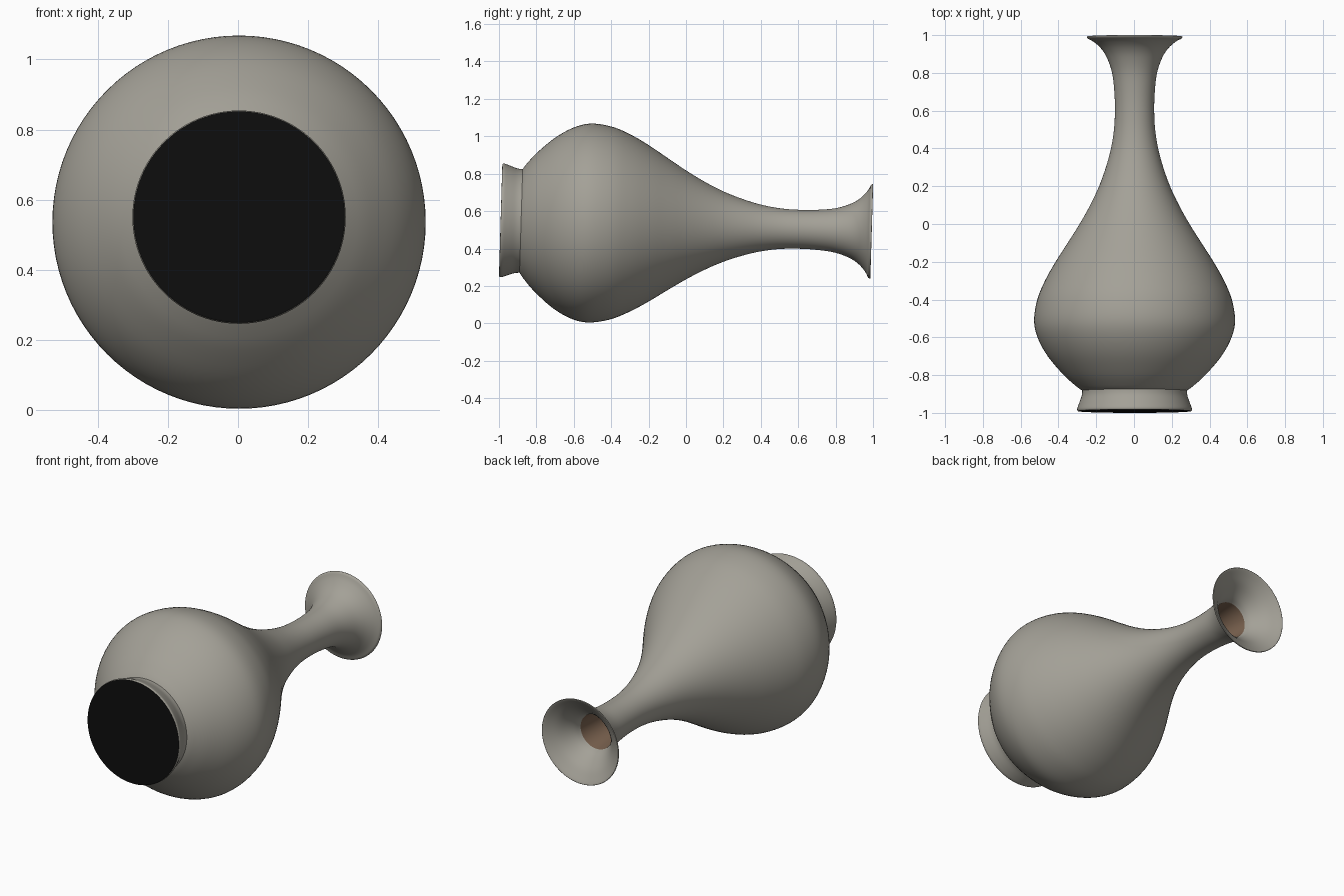
import bpy, bmesh, math
from mathutils import Matrix

if "Cube" in bpy.data.objects:
    bpy.data.objects.remove(bpy.data.objects["Cube"])

SEG = 96
# Slightly tilted vase axis, lying along y
TILT = Matrix.Translation((0.003, 0, 0.521)) @ Matrix.Rotation(-0.03, 4, 'X')


def material(name, rgb):
    m = bpy.data.materials.new(name)
    m.diffuse_color = (*rgb, 1)
    m.use_nodes = True
    m.node_tree.nodes["Principled BSDF"].inputs["Base Color"].default_value = m.diffuse_color
    return m


grey = material("grey_glaze", (0.37, 0.355, 0.31))
brown = material("brown_clay", (0.20, 0.125, 0.08))
black = material("black_base", (0.004, 0.004, 0.004))


def smooth_profile(pts, steps=4):
    """Catmull-Rom curve through (y, radius) points."""
    p = [pts[0]] + pts + [pts[-1]]
    out = []
    for i in range(1, len(p) - 2):
        a, b, c, d = p[i - 1:i + 3]
        for k in range(steps):
            t = k / steps
            out.append(tuple(0.5 * (2 * b[j] + (c[j] - a[j]) * t
                       + (2 * a[j] - 5 * b[j] + 4 * c[j] - d[j]) * t * t
                       + (3 * b[j] - a[j] - 3 * c[j] + d[j]) * t ** 3) for j in (0, 1)))
    return out + [pts[-1]]


def lathe(name, profile, mat, cap_end=False):
    """Revolve a (y, radius) profile about the vase axis."""
    bm = bmesh.new()
    rings = []
    for y, r in profile:
        rings.append([bm.verts.new((r * math.cos(2 * math.pi * i / SEG), y,
                                    r * math.sin(2 * math.pi * i / SEG))) for i in range(SEG)])
    for a, b in zip(rings, rings[1:]):
        for i in range(SEG):
            j = (i + 1) % SEG
            bm.faces.new((a[i], b[i], b[j], a[j]))
    if cap_end:
        bm.faces.new(rings[-1])
    bm.transform(TILT)
    me = bpy.data.meshes.new(name)
    bm.to_mesh(me)
    bm.free()
    me.materials.append(mat)
    ob = bpy.data.objects.new(name, me)
    bpy.context.collection.objects.link(ob)
    bpy.context.view_layer.objects.active = ob
    ob.select_set(True)
    bpy.ops.object.shade_smooth_by_angle(angle=math.radians(40))
    ob.select_set(False)
    return ob


# Flared foot, then belly, shoulder, neck and flared mouth
foot = smooth_profile([(-0.991, 0.301), (-0.98, 0.304), (-0.95, 0.294), (-0.91, 0.28), (-0.882, 0.277)])
body = smooth_profile([(-0.882, 0.277), (-0.86, 0.308), (-0.8, 0.375), (-0.7, 0.46), (-0.6, 0.514),
                       (-0.51, 0.532), (-0.4, 0.515), (-0.3, 0.474), (-0.2, 0.418), (-0.1, 0.354),
                       (0, 0.291), (0.1, 0.235), (0.2, 0.188), (0.3, 0.152), (0.4, 0.125),
                       (0.5, 0.109), (0.6, 0.104), (0.7, 0.107), (0.8, 0.119), (0.88, 0.146),
                       (0.93, 0.178), (0.965, 0.217), (0.981, 0.247)])
# Thin lip and the inside of the mouth
lip = smooth_profile([(0.981, 0.247), (0.989, 0.253), (0.993, 0.248), (0.975, 0.22),
                      (0.945, 0.18), (0.905, 0.143), (0.87, 0.117), (0.84, 0.104)])
lathe("vase_shell", foot + body[1:] + lip[1:], grey)

# Bare clay inside the neck
lathe("neck_inside", [(0.84, 0.104), (0.78, 0.098), (0.7, 0.092), (0.6, 0.09)], brown, True)

# Flat dark underside of the foot
lathe("foot_base", [(-0.988, 0.3), (-0.992, 0.299)][::-1] and [(-0.991, 0.301), (-0.9915, 0.297)], black, True)
